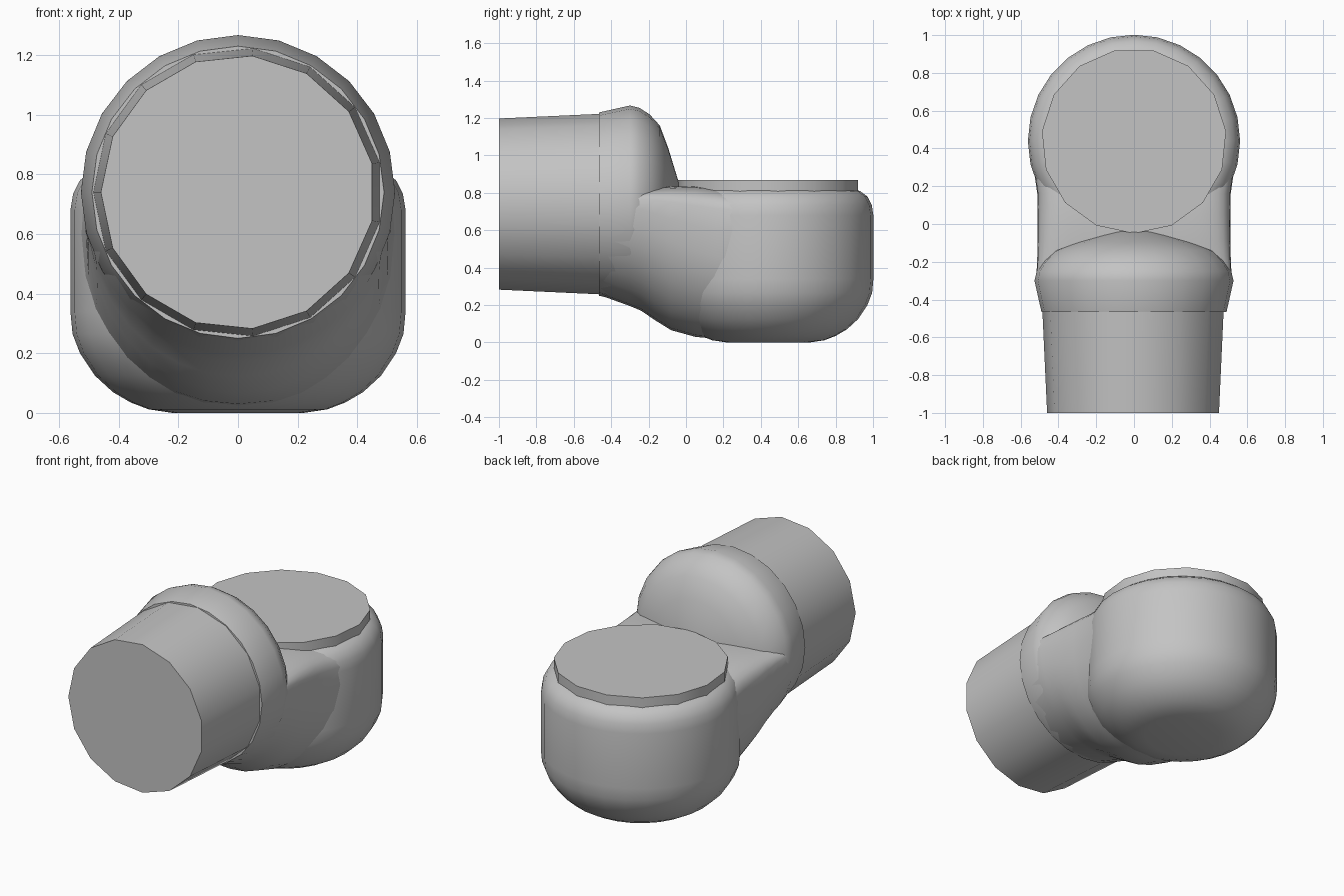
import bpy, bmesh, math

cube = bpy.data.objects.get("Cube")
if cube:
    bpy.data.objects.remove(cube)

grey = bpy.data.materials.new("plain grey")
grey.use_nodes = True
colour = (0.55, 0.55, 0.55, 1)
grey.diffuse_color = colour
grey.node_tree.nodes["Principled BSDF"].inputs["Base Color"].default_value = colour

PIPE_Z = 0.74
BODY_Y = 0.44


def skin(name, rings):
    """Join equal rings of points with quads, close both ends, shade smooth."""
    bm = bmesh.new()
    loops = [[bm.verts.new(p) for p in ring] for ring in rings]
    count = len(loops[0])
    for a, b in zip(loops, loops[1:]):
        for i in range(count):
            j = (i + 1) % count
            bm.faces.new((a[i], a[j], b[j], b[i]))
    bm.faces.new(loops[0])
    bm.faces.new(loops[-1])
    bmesh.ops.recalc_face_normals(bm, faces=bm.faces)
    mesh = bpy.data.meshes.new(name)
    bm.to_mesh(mesh)
    bm.free()
    mesh.materials.append(grey)
    ob = bpy.data.objects.new(name, mesh)
    bpy.context.collection.objects.link(ob)
    bpy.ops.object.select_all(action="DESELECT")
    bpy.context.view_layer.objects.active = ob
    ob.select_set(True)
    bpy.ops.object.shade_smooth_by_angle(angle=math.radians(35))
    return ob


def lathe(name, profile, sides, upright, start=0.0):
    """Spin (radius, height) pairs about the body or the pipe axis."""
    rings = []
    for r, h in profile:
        ring = []
        for i in range(sides):
            a = start + math.tau * i / sides
            u, v = r * math.cos(a), r * math.sin(a)
            ring.append((u, BODY_Y + v, h) if upright else (u, h, PIPE_Z + v))
        rings.append(ring)
    return skin(name, rings)


def power(v, n):
    return math.copysign(abs(v) ** (2 / n), v)


def neck_ring(y, width, bottom, middle, top, n, steps=32):
    """Rounded belly below the middle, nearly square shoulders above it."""
    ring = []
    for i in range(steps):
        a = math.tau * i / steps
        c, s = math.cos(a), math.sin(a)
        k = n if s < 0 else 5
        height = middle - bottom if s < 0 else top - middle
        ring.append((width * power(c, k), y, middle + height * power(s, k)))
    return ring


# Upright rounded cup
lathe("cup_body", [(0.22, 0.0), (0.30, 0.012), (0.36, 0.035), (0.42, 0.07),
                   (0.48, 0.125), (0.53, 0.2), (0.555, 0.265), (0.562, 0.34),
                   (0.562, 0.68), (0.553, 0.735), (0.53, 0.78), (0.49, 0.81),
                   (0.44, 0.822)], 28, True)

# Flat lid on the cup
lathe("cup_lid", [(0.49, 0.78), (0.49, 0.87)], 15, True, -math.pi / 2)

# Tapered horizontal pipe
lathe("pipe", [(0.46, -1.0), (0.486, -0.44)], 15, False, math.pi)

# Collar with domed back
lathe("collar", [(0.49, -0.465), (0.527, -0.30), (0.515, -0.25), (0.48, -0.195),
                 (0.42, -0.14), (0.30, -0.095), (0.12, -0.04)], 24, False)

# Neck blending the collar into the cup
skin("neck", [neck_ring(*row) for row in (
    (-0.46, 0.485, 0.253, 0.74, 0.82, 2),
    (-0.30, 0.518, 0.195, 0.73, 0.82, 2),
    (-0.24, 0.515, 0.17, 0.71, 0.825, 2),
    (-0.17, 0.512, 0.122, 0.69, 0.83, 2),
    (-0.08, 0.51, 0.066, 0.66, 0.835, 2.05),
    (0.05, 0.51, 0.03, 0.62, 0.835, 2.15),
    (0.16, 0.512, 0.02, 0.60, 0.825, 2.3),
    (0.25, 0.525, 0.015, 0.60, 0.81, 2.4),
    (0.40, 0.54, 0.02, 0.60, 0.80, 2.4))])
